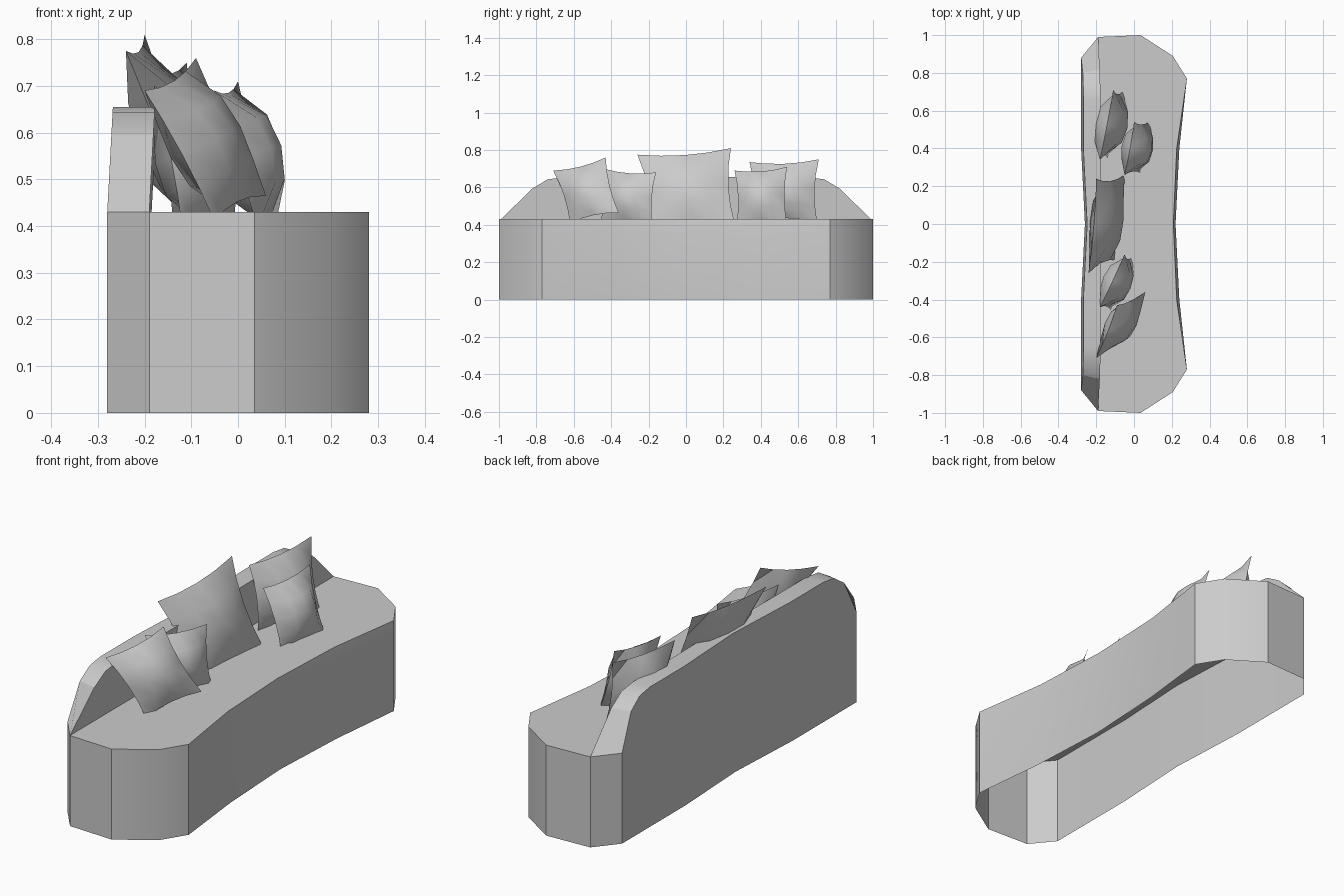
import bpy, bmesh
from mathutils import Vector

if "Cube" in bpy.data.objects:
    bpy.data.objects.remove(bpy.data.objects["Cube"])

SEAT = 0.43


def finish(name, bm, angle):
    bmesh.ops.remove_doubles(bm, verts=bm.verts, dist=0.0005)
    bmesh.ops.recalc_face_normals(bm, faces=bm.faces)
    mesh = bpy.data.meshes.new(name)
    bm.to_mesh(mesh)
    bm.free()
    ob = bpy.data.objects.new(name, mesh)
    bpy.context.collection.objects.link(ob)
    bpy.ops.object.select_all(action='DESELECT')
    ob.select_set(True)
    bpy.context.view_layer.objects.active = ob
    bpy.ops.object.shade_smooth_by_angle(angle=angle)
    return ob


def mirror_y(points):
    # half outline from y = 0 to y = 0, completed on the -y side
    return points + [(x, -y) for x, y in reversed(points[1:-1])]


# Seat base: waisted outline, rolled front edge, open underneath
half = [(0.22, 0), (0.24, 0.4), (0.28, 0.77), (0.205, 0.89), (0.035, 1.0),
        (-0.19, 0.99), (-0.28, 0.88), (-0.28, 0.4), (-0.26, 0)]
low = mirror_y(half)
top = mirror_y([(0.208, 0), (0.226, 0.4)] + half[2:])
bm = bmesh.new()
rings = [[bm.verts.new((x, y, z)) for x, y in outline]
         for outline, z in ((low, 0), (low, 0.35), (top, SEAT))]
n = len(low)
for a, b in zip(rings, rings[1:]):
    for i in range(n):
        j = (i + 1) % n
        bm.faces.new((a[i], a[j], b[j], b[i]))
bm.faces.new(rings[2])
finish("seat_base", bm, 0.6)

# Backrest: sections (inner y, outer y, outer x, inner x, height)
sections = [(0.99, 0.88, -0.28, -0.19, SEAT), (0.82, 0.80, -0.28, -0.19, 0.595),
            (0.74, 0.73, -0.28, -0.19, 0.643), (0.65, 0.65, -0.28, -0.19, 0.655),
            (0.4, 0.4, -0.28, -0.19, 0.655), (0, 0, -0.26, -0.185, 0.655)]
sections += [(-a, -b, c, d, e) for a, b, c, d, e in reversed(sections[:-1])]
bm = bmesh.new()
rows = []
for yi, yo, xo, xi, z in sections:
    lean = 0.012 * (z - SEAT) / 0.225
    pts = [(xo, yo, SEAT), (xo + lean, yo, z), (xi + lean, yi, z), (xi, yi, SEAT)]
    rows.append([bm.verts.new(p) for p in pts])
for a, b in zip(rows, rows[1:]):
    for k in range(3):
        bm.faces.new((a[k], a[k + 1], b[k + 1], b[k]))
finish("backrest", bm, 0.5)


# Cushions: puffed, pinched lens stretched over four corners
def cushion(name, corners, thick, pinch=0.1, seg=4):
    a, b, c, d = (Vector(p) for p in corners)
    normal = (b - a).cross(d - a).normalized()
    bm = bmesh.new()
    for side in (-1, 1):
        grid = []
        for i in range(seg + 1):
            for j in range(seg + 1):
                u, v = 2 * i / seg - 1, 2 * j / seg - 1
                puff = ((1 - u * u) * (1 - v * v)) ** 0.6
                s = (u * (1 - pinch * (1 - v * v)) + 1) / 2
                t = (v * (1 - pinch * (1 - u * u)) + 1) / 2
                p = a.lerp(b, s).lerp(d.lerp(c, s), t)
                grid.append(bm.verts.new(p + normal * side * puff * thick / 2))
        for i in range(seg):
            for j in range(seg):
                k = i * (seg + 1) + j
                bm.faces.new((grid[k], grid[k + 1], grid[k + seg + 2], grid[k + seg + 1]))
    finish(name, bm, 0.9)


cushion("cushion_front", [(-0.20, -0.71, 0.69), (-0.09, -0.43, 0.76),
                          (0.06, -0.36, 0.465), (-0.05, -0.62, 0.41)], 0.14)
cushion("cushion_front_rear", [(-0.18, -0.44, 0.70), (-0.05, -0.16, 0.68),
                               (-0.01, -0.18, 0.40), (-0.12, -0.46, 0.40)], 0.16)
cushion("cushion_middle", [(-0.24, -0.26, 0.775), (-0.20, 0.24, 0.81),
                           (-0.05, 0.26, 0.41), (-0.09, -0.19, 0.39)], 0.14)
cushion("cushion_back", [(-0.05, 0.26, 0.69), (0.0, 0.54, 0.71),
                         (0.08, 0.54, 0.40), (0.04, 0.27, 0.40)], 0.16)
cushion("cushion_back_rear", [(-0.18, 0.34, 0.735), (-0.11, 0.71, 0.75),
                              (-0.06, 0.70, 0.42), (-0.14, 0.35, 0.42)], 0.18)
